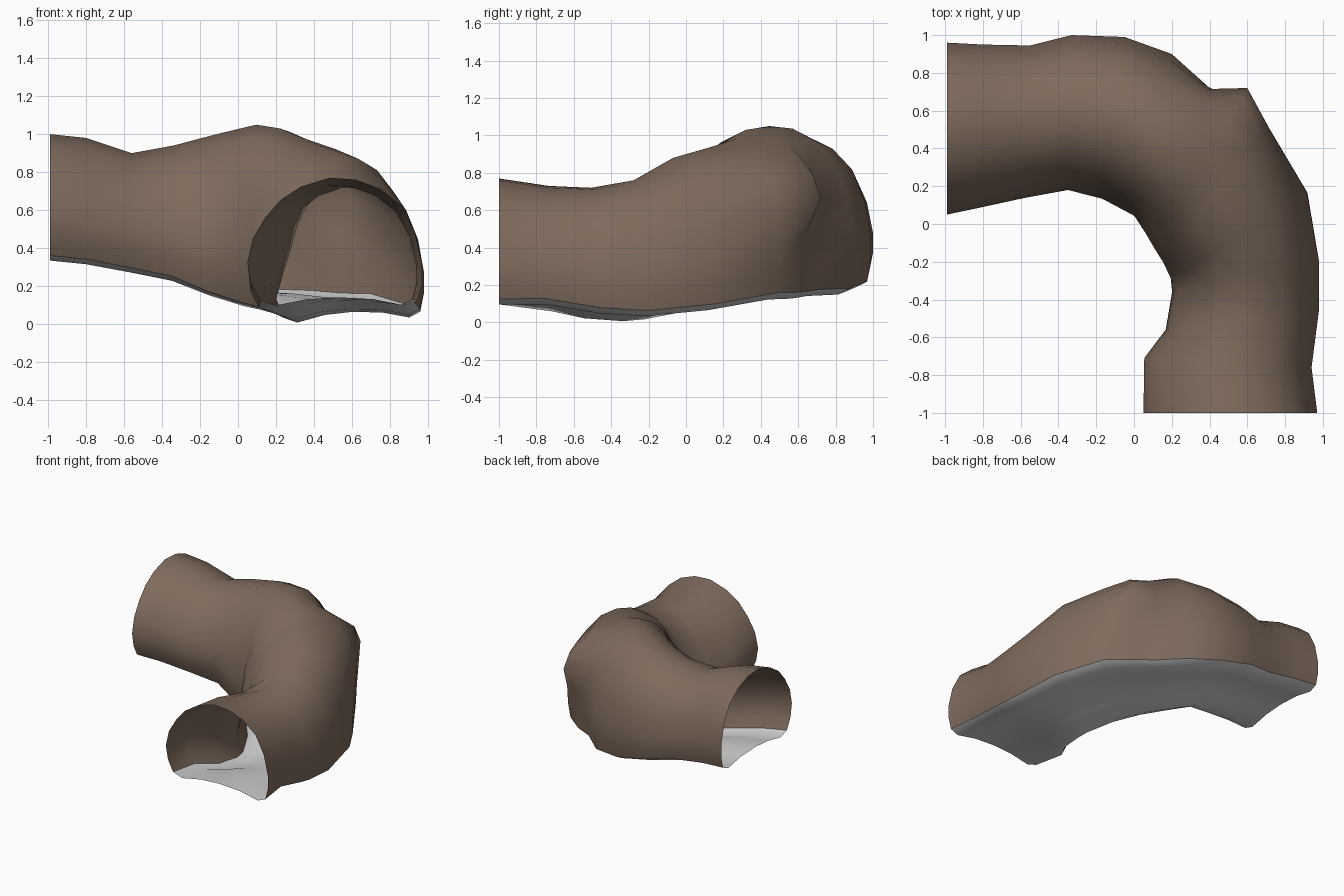
import bpy, bmesh, math

if "Cube" in bpy.data.objects:
    bpy.data.objects.remove(bpy.data.objects["Cube"])

# Stations along the bend: outer x, y, inner x, y, roof z, inner floor z, outer floor z,
# amount of outer overhang, amount of inner lean
stations = [
    (-.99, .96, -.99, .05, 1.00, .36, .37, 0, 0),
    (-.80, .95, -.80, .09, .98, .34, .355, 0, 0),
    (-.55, .945, -.57, .14, .90, .295, .32, 0, 0),
    (-.33, 1.0, -.35, .18, .94, .25, .28, 0, 0),
    (-.05, .99, -.17, .13, 1.00, .17, .22, 0, .1),
    (.20, .90, .00, .03, 1.05, .11, .185, 0, .3),
    (.40, .74, .06, -.06, 1.03, .09, .18, .2, .2),
    (.60, .72, .11, -.14, .98, .07, .175, 1, .1),
    (.73, .53, .15, -.22, .94, .05, .165, .3, .3),
    (.91, .16, .19, -.29, .88, .035, .10, -.1, .7),
    (.98, -.20, .20, -.36, .76, .03, .065, 0, .9),
    (.98, -.45, .16, -.56, .72, .045, .08, 0, .5),
    (.94, -.76, .05, -.71, .73, .08, .13, 0, .1),
    (.97, -1.0, .05, -1.0, .77, .125, .125, 0, 0),
]

# Arch sections: fraction from inner to outer side, fraction of the height
arch = [(.07, 0), (.02, .14), (0, .31), (.03, .5), (.10, .67), (.19, .82), (.31, .93),
        (.47, 1), (.62, .985), (.76, .91), (.88, .77), (.96, .55), (1, .3), (1, .14), (.975, 0)]
overhang = arch[:8] + [(.64, .96), (.81, .89), (.95, .77), (1, .61),
                       (.91, .38), (.885, .16), (.88, 0)]
lean = [(.05, 0), (.0, .14), (.05, .31), (.11, .5), (.15, .67), (.22, .82), (.33, .93),
        (.5, 1)] + arch[8:]
# Floor section: fraction across, height relative to the wall foot
floor_line = [(0, 0), (.1, -.028), (.3, .005), (.5, .015), (.72, .005), (.92, -.028), (1, 0)]


def material(name, rgb):
    m = bpy.data.materials.new(name)
    m.diffuse_color = (*rgb, 1)
    m.use_nodes = True
    m.node_tree.nodes["Principled BSDF"].inputs["Base Color"].default_value = m.diffuse_color
    return m


def wall_section(over, tilt):
    """Arch blended with its overhanging and leaning variants."""
    return [tuple(a[i] + over * (o[i] - a[i]) + tilt * (l[i] - a[i]) for i in (0, 1))
            for a, o, l in zip(arch, overhang, lean)]


def wall_row(st):
    ox, oy, ix, iy, top, zi, zo, over, tilt = st
    row = []
    for s, h in wall_section(over, tilt):
        base = zi + (zo - zi) * min(max(s, 0), 1)
        row.append((ix + (ox - ix) * s, iy + (oy - iy) * s, base + (top - base) * h))
    return row


def floor_row(st):
    """Floor strip joining the two feet of the wall."""
    row = wall_row(st)
    a, b = row[0], row[-1]
    return [(a[0] + (b[0] - a[0]) * s, a[1] + (b[1] - a[1]) * s,
             a[2] + (b[2] - a[2]) * s + d) for s, d in floor_line]


def loft(name, make_row, mat):
    """Join the rows of all stations into an open sheet."""
    bm = bmesh.new()
    rows = [[bm.verts.new(p) for p in make_row(st)] for st in stations]
    for a, b in zip(rows, rows[1:]):
        for j in range(len(a) - 1):
            bm.faces.new((a[j], a[j + 1], b[j + 1], b[j]))
    bm.normal_update()
    # Turn the sheet so its faces point up and outward
    if sum(f.normal.z for f in bm.faces) < 0:
        bmesh.ops.reverse_faces(bm, faces=bm.faces[:])
    me = bpy.data.meshes.new(name)
    bm.to_mesh(me)
    bm.free()
    me.materials.append(mat)
    ob = bpy.data.objects.new(name, me)
    bpy.context.collection.objects.link(ob)
    bpy.ops.object.select_all(action='DESELECT')
    ob.select_set(True)
    bpy.context.view_layer.objects.active = ob
    bpy.ops.object.shade_smooth_by_angle(angle=math.radians(60))


# Rock walls and roof of the tunnel
loft("tunnel_wall", wall_row, material("brown rock", (.21, .145, .107)))
# Sloping pale floor
loft("tunnel_floor", floor_row, material("pale grey floor", (.65, .65, .65)))
